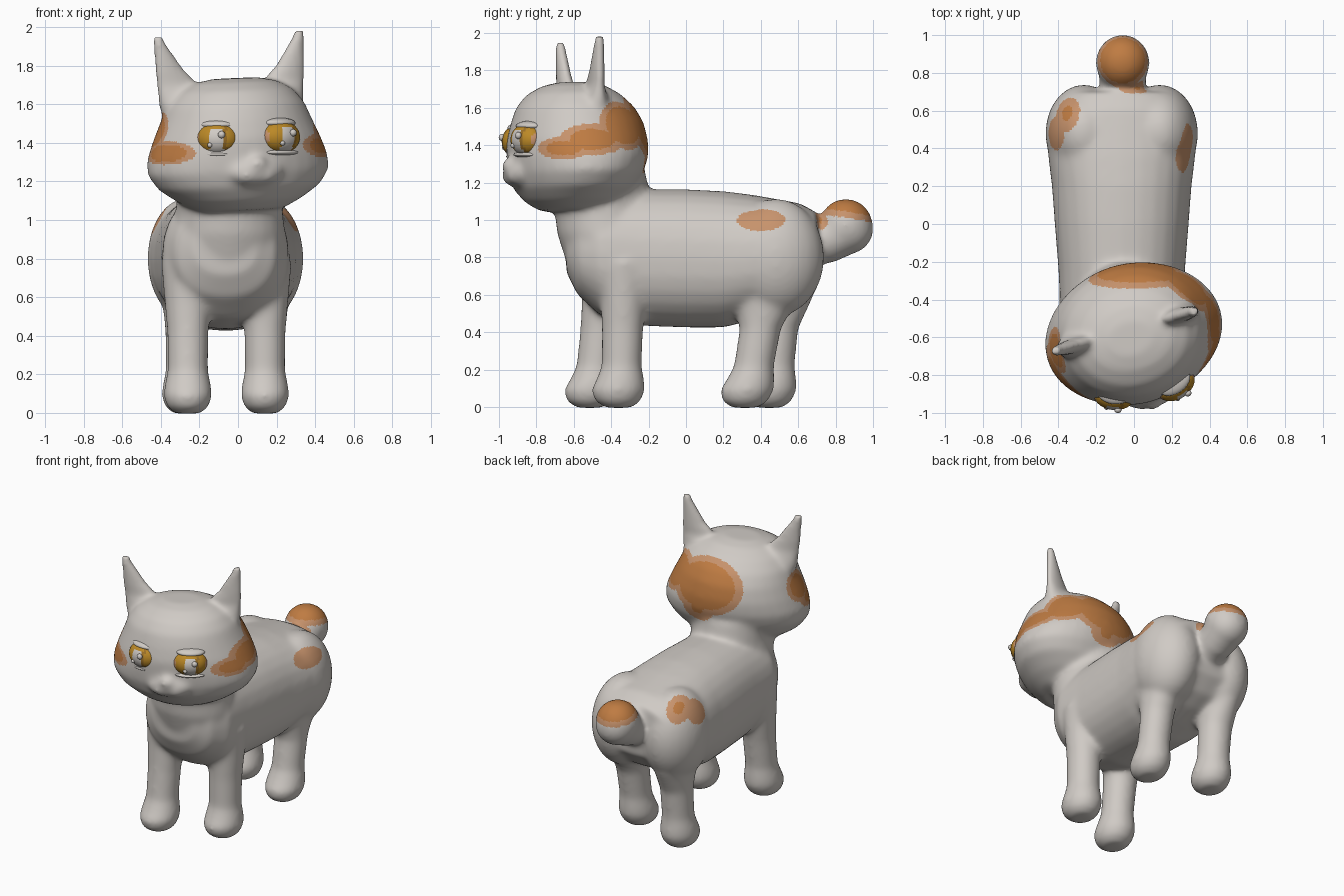
import bpy, bmesh, math
from mathutils import Vector, Matrix

if "Cube" in bpy.data.objects:
    bpy.data.objects.remove(bpy.data.objects["Cube"])

CX = -0.065                                   # body centre line
# head is turned and tilted a little
HEAD = (Matrix.Translation((0, -0.6, 1.35)) @ Matrix.Rotation(math.radians(16), 4, 'Z')
        @ Matrix.Rotation(math.radians(-2.5), 4, 'Y') @ Matrix.Translation((0, 0, -1.35)))


def material(name, rgb):
    m = bpy.data.materials.new(name)
    m.diffuse_color = (*rgb, 1)
    m.use_nodes = True
    m.node_tree.nodes["Principled BSDF"].inputs["Base Color"].default_value = m.diffuse_color
    return m


FUR = material("pale_fur", (0.63, 0.595, 0.56))
LIGHT = material("light_orange", (0.57, 0.29, 0.15))
DARK = material("orange", (0.52, 0.20, 0.055))
GOLD = material("gold", (0.50, 0.25, 0.02))
DEEP = material("deep_gold", (0.33, 0.16, 0.02))


def loft(bm, rings, axis, mat=Matrix(), n=28, power=1.0):
    """Skin ellipses: each ring is (centre, radius_a, radius_b), axis is the unused one."""
    loops = []
    for c, a, b in rings:
        loop = []
        for i in range(n):
            t = 2 * math.pi * i / n
            co, si = math.cos(t), math.sin(t)
            p = a * math.copysign(abs(co) ** power, co)
            q = b * math.copysign(abs(si) ** power, si)
            off = Vector((p, q, 0)) if axis == 'Z' else Vector((p, 0, q))
            loop.append(bm.verts.new(mat @ (Vector(c) + off)))
        loops.append(loop)
    faces = [bm.faces.new(loops[0]), bm.faces.new(loops[-1])]
    for lo, hi in zip(loops, loops[1:]):
        for i in range(n):
            j = (i + 1) % n
            faces.append(bm.faces.new((lo[i], lo[j], hi[j], hi[i])))
    bmesh.ops.recalc_face_normals(bm, faces=faces)


def blob(bm, c, r, mat=Matrix(), seg=24):
    """Ellipsoid."""
    m = mat @ Matrix.Translation(c) @ Matrix.Diagonal((*r, 1))
    bmesh.ops.create_uvsphere(bm, u_segments=seg, v_segments=seg * 2 // 3, radius=1, matrix=m)


def finish(name, bm, mats):
    me = bpy.data.meshes.new(name)
    bm.to_mesh(me)
    bm.free()
    for m in mats:
        me.materials.append(m)
    me.polygons.foreach_set("use_smooth", [True] * len(me.polygons))
    ob = bpy.data.objects.new(name, me)
    bpy.context.collection.objects.link(ob)
    return ob


def apply_modifiers(ob):
    graph = bpy.context.evaluated_depsgraph_get()
    me = bpy.data.meshes.new_from_object(ob.evaluated_get(graph))
    ob.modifiers.clear()
    ob.data = me


# ---- cat body: trunk, neck, head, ears, legs and tail, fused into one skin ----
bm = bmesh.new()
trunk = [(-0.64, .86, .16, .14), (-0.58, .84, .26, .24), (-0.46, .82, .325, .33),
         (-0.25, .80, .335, .365), (0, .795, .355, .37), (.20, .79, .37, .365),
         (.36, .80, .39, .335), (.50, .81, .395, .30), (.61, .83, .365, .26), (.70, .86, .28, .18)]
loft(bm, [((CX, y, z), a, b) for y, z, a, b in trunk], 'Y', power=.88)

neck = [(.66, -.41, .18, .12), (.8, -.43, .27, .218), (.93, -.44, .29, .25), (1.03, -.45, .28, .25),
        (1.13, -.47, .27, .28), (1.27, -.50, .28, .28)]
loft(bm, [((CX * .7, y, z), a, b) for z, y, a, b in neck], 'Z')

skull = [(1.05, 0, .22, .18), (1.10, 0, .32, .26), (1.17, 0, .425, .315), (1.25, .01, .48, .35),
         (1.33, .02, .475, .37), (1.42, .02, .44, .374), (1.52, .02, .395, .352),
         (1.60, .01, .36, .315), (1.67, 0, .30, .25), (1.715, 0, .22, .17), (1.735, 0, .12, .09)]
loft(bm, [((0, y, z), a, b) for z, y, a, b in skull], 'Z', HEAD, 36)

blob(bm, (0, -.315, 1.25), (.15, .07, .075), HEAD)         # muzzle
blob(bm, (0, -.355, 1.29), (.055, .045, .045), HEAD)       # nose
for s in (-1, 1):
    blob(bm, (.05 * s, -.335, 1.235), (.06, .05, .05), HEAD)

# ears: thin blades with an upright outer edge and a flared root
ear = [(1.50, .20, .15, .14), (1.60, .24, .15, .085), (1.67, .258, .14, .058),
       (1.71, .283, .115, .042), (1.79, .325, .075, .036), (1.93, .374, .030, .026),
       (1.965, .380, .022, .020)]
for s in (-1, 1):
    loft(bm, [((-.012 + s * x, .045, z), a, b) for z, x, a, b in ear], 'Z', HEAD, 20)

for s in (-1, 1):                                          # haunches
    blob(bm, (CX + .2 * s, .48, .80), (.205, .26, .315))


def leg(x, foot_y, top_y, swell):
    rows = [(-.004, -.01, .065, .07), (.03, -.015, .108, .122), (.09, -.015, .128, .146),
            (.15, -.005, .12, .128), (.22, 0, .105, .108), (.42, 0, .108, .112),
            (.58, 0, .122, .124 + swell), (.78, 0, .14, .15 + swell)]
    loft(bm, [((x, foot_y + (top_y - foot_y) * max(z, 0) / .78 + dy, z), a, b)
              for z, dy, a, b in rows], 'Z', n=20)


leg(CX - .195, -.505, -.41, 0)
leg(CX + .205, -.350, -.33, 0)
leg(CX - .205, .455, .52, .05)
leg(CX + .205, .325, .46, .05)

# stubby tail
for y, z, r in [(.62, .89, .12), (.69, .875, .125), (.76, .895, .125), (.81, .925, .132),
                (.855, .97, .145), (.866, .955, .138)]:
    blob(bm, (-.06, y, z), (r, r, r))

cat = finish("cat_body", bm, [FUR])
rm = cat.modifiers.new("fuse", 'REMESH')
rm.mode = 'VOXEL'
rm.voxel_size = 0.012
rm.use_smooth_shade = True
apply_modifiers(cat)

# soften everything, but keep the ear blades thin and sharp
group = cat.vertex_groups.new(name="soft")
for v in cat.data.vertices:
    w = min(1, max(.08, 1 - (v.co.z - 1.68) / .09))
    group.add([v.index], w, 'REPLACE')
sm = cat.modifiers.new("soften", 'SMOOTH')
sm.factor = 0.5
sm.iterations = 38
sm.vertex_group = "soft"
apply_modifiers(cat)
skin = cat.data
skin.materials.clear()
for m in (FUR, LIGHT, DARK):
    skin.materials.append(m)

# coat patches: centre, radii, share of the radius that is the darker orange
PATCHES = [((.02, -.22, 1.50), (.28, .22, .195), .8), ((.06, -.22, 1.34), (.12, .1, .09), .4),
           ((.30, -.33, 1.51), (.20, .14, .14), .78), ((.40, -.50, 1.43), (.22, .18, .085), .68),
           ((.41, -.65, 1.385), (.16, .16, .06), .65),
           ((-.35, -.80, 1.345), (.18, .20, .062), .75), ((-.44, -.68, 1.46), (.11, .14, .11), .75),
           ((.28, .40, 1.0), (.15, .13, .06), 0), ((-.35, .58, 1.03), (.07, .10, .12), .45),
           ((-.41, .48, .99), (.06, .09, .1), 0),
           ((-.06, .89, 1.13), (.2, .22, .16), .8), ((-.03, .70, .98), (.1, .09, .06), .65)]
for f in skin.polygons:
    c = f.center
    f.material_index = 0
    for p, r, dark in PATCHES:
        d = math.sqrt(sum(((c[i] - p[i]) / r[i]) ** 2 for i in range(3)))
        if d < 1:
            f.material_index = max(f.material_index, 2 if d < dark else 1)
    f.use_smooth = True

# ---- eyes, eyelids and glints ----
for side, c, turn in (("left", (-.105, -.905, 1.42), -6), ("right", (.22, -.848, 1.43), 34)):
    frame = Matrix.Translation(c) @ Matrix.Rotation(math.radians(turn), 4, 'Z')
    bm = bmesh.new()
    blob(bm, (0, 0, 0), (.110, .08, .086), frame, 36)
    inv = frame.inverted()
    for f in bm.faces:                         # pale slit in a golden iris
        p = inv @ f.calc_center_median()
        x = p.x / .110
        if abs(x) < .34 and p.z < .05:
            f.material_index = 0
        elif .34 <= x < .5:
            f.material_index = 2
        elif abs(x) > .88:
            f.material_index = 3
        else:
            f.material_index = 1
    finish(side + "_eye", bm, [FUR, GOLD, DEEP, LIGHT])

    bm = bmesh.new()
    blob(bm, (0, .015, .073), (.095, .064, .027), frame)
    blob(bm, (0, .005, -.080), (.11, .062, .017), frame)
    finish(side + "_eyelids", bm, [FUR])

    bm = bmesh.new()
    blob(bm, (.028, -.077, .022), (.019, .017, .019), frame, 12)
    blob(bm, (-.034, -.070, -.032), (.013, .013, .013), frame, 12)
    finish(side + "_eye_glints", bm, [FUR])
